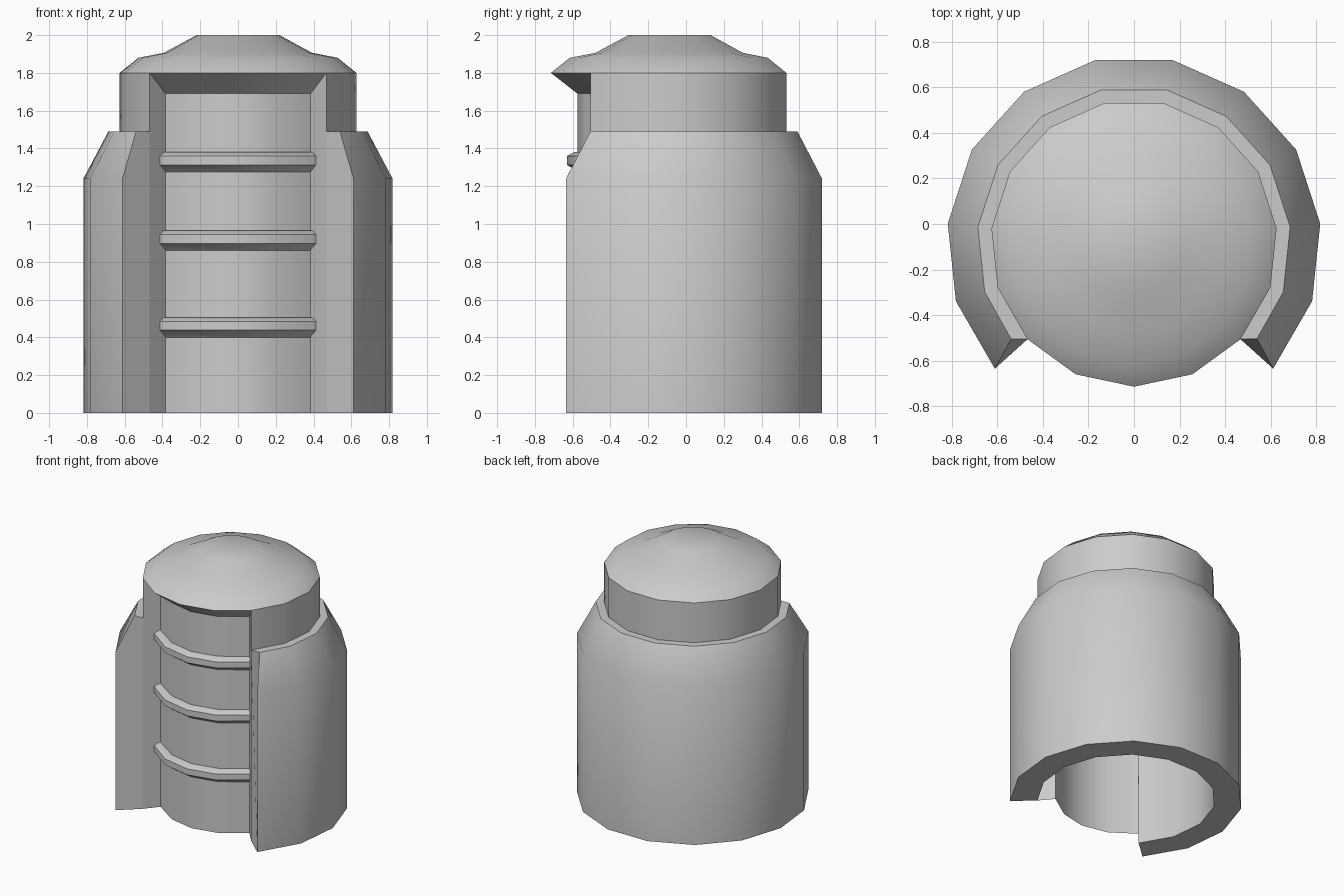
import bpy, bmesh
from math import sin, cos, radians

if "Cube" in bpy.data.objects:
    bpy.data.objects.remove(bpy.data.objects["Cube"])

CY = -0.085          # axis of the 15-sided body
STEP = 24


def pol(r, deg, z):
    a = radians(deg)
    return (r * cos(a), CY + r * sin(a), z)


def grid(bm, rows, wrap_rows=False, wrap_cols=False):
    """Skin equal-length rows of points with quads."""
    v = [[bm.verts.new(p) for p in row] for row in rows]
    n, m = len(v), len(v[0])
    for i in range(n if wrap_rows else n - 1):
        for j in range(m if wrap_cols else m - 1):
            i2, j2 = (i + 1) % n, (j + 1) % m
            bm.faces.new((v[i][j], v[i][j2], v[i2][j2], v[i2][j]))
    return v


def finish(bm, name):
    bmesh.ops.remove_doubles(bm, verts=bm.verts, dist=0.0005)
    bmesh.ops.recalc_face_normals(bm, faces=bm.faces)
    me = bpy.data.meshes.new(name)
    bm.to_mesh(me)
    bm.free()
    ob = bpy.data.objects.new(name, me)
    bpy.context.collection.objects.link(ob)
    bpy.ops.object.select_all(action='DESELECT')
    ob.select_set(True)
    bpy.context.view_layer.objects.active = ob
    bpy.ops.object.shade_smooth_by_angle(angle=radians(30))
    return ob


back = [-42 + STEP * k for k in range(12)]      # closed back part of the ring
full = [-90 + STEP * k for k in range(15)]

# outer jacket, open at the front, with slanted top corners at the opening
bm = bmesh.new()
profile = [(0.63, 0), (0.823, 0), (0.823, 1.24), (0.69, 1.49), (0.63, 1.49)]
rows = [[pol(r, a, z) for r, z in profile] for a in back]
rows[0][3] = (0.54, -0.505, 1.49)
rows[-1][3] = (-0.54, -0.505, 1.49)
v = grid(bm, rows, wrap_cols=True)
bm.faces.new(v[0])
bm.faces.new(v[-1])
finish(bm, "outer_jacket")

# inner barrel: neck, domed lid and recessed front
bm = bmesh.new()
grid(bm, [[pol(0.63, a, z) for a in back] for z in (1.49, 1.8)])
lid = [(0.63, 1.8), (0.53, 1.88), (0.395, 1.906), (0.22, 2.0)]
v = grid(bm, [[pol(r, a, z) for a in full] for r, z in lid], wrap_cols=True)
bm.faces.new(v[-1])


def column(z, r=0.49, ex=0.384, ey=-0.407):
    mid = [pol(r, a, z) for a in (-114, -90, -66)]
    return [(-ex, ey, z)] + mid + [(ex, ey, z)]


front = (-138, -114, -90, -66, -42)
rim = [pol(0.63, a, 1.8) for a in front]
rim = [pol(0.63, -138, 0)] + rim + [pol(0.63, -42, 0)]
low, top = column(0), column(1.69)
grid(bm, [rim, [low[0]] + top + [low[-1]]])     # side walls and lid underside
grid(bm, [low, top])                            # recessed column
finish(bm, "barrel_and_lid")

# three bevelled ridges across the recess
for k, z in enumerate((0.40, 0.86, 1.275)):
    bm = bmesh.new()
    rows = [column(z),
            column(z + 0.012, 0.503, 0.391, -0.415),
            column(z + 0.038, 0.545, 0.415, -0.442),
            column(z + 0.085, 0.545, 0.415, -0.442),
            column(z + 0.105, 0.507, 0.393, -0.417),
            column(z + 0.105)]
    v = grid(bm, rows)
    for e in (0, -1):
        bm.faces.new([r[e] for r in v])
    finish(bm, f"ridge_{k + 1}")
